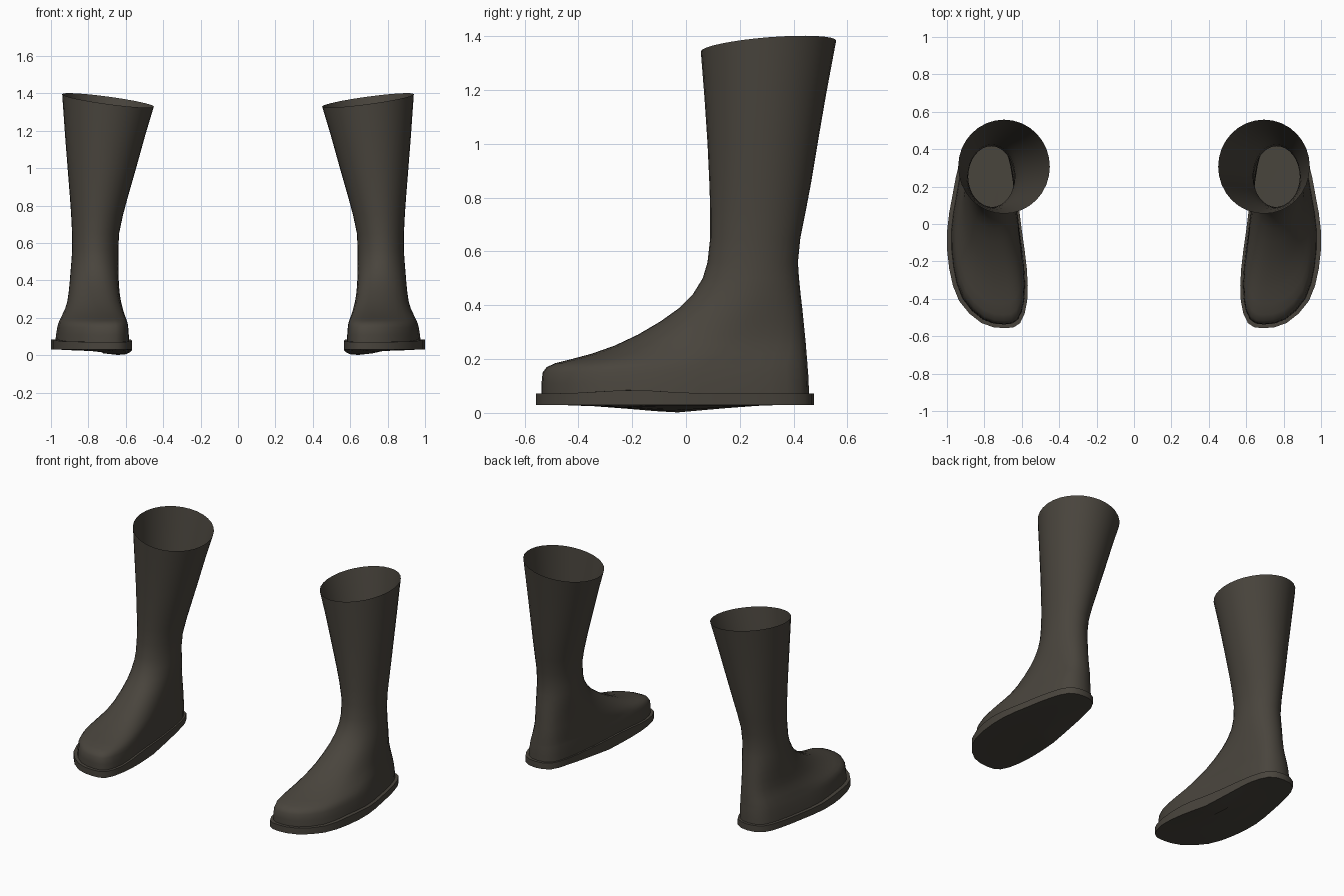
import bpy, bmesh, math

if "Cube" in bpy.data.objects:
    bpy.data.objects.remove(bpy.data.objects["Cube"])

N = 32  # points around each ring

rubber = bpy.data.materials.new("dark_brown_rubber")
rubber.diffuse_color = (0.066, 0.058, 0.046, 1)
rubber.use_nodes = True
rubber.node_tree.nodes["Principled BSDF"].inputs["Base Color"].default_value = rubber.diffuse_color

# Foot outline from toe to heel: y, inner x, outer x
FOOT = [(-.555, .69, .69), (-.528, .61, .815), (-.41, .572, .935),
        (-.237, .574, .988), (-.04, .600, 1.0), (.157, .625, .97),
        (.324, .65, .935), (.442, .695, .885), (.475, .79, .79)]
LOOP = [(o, y) for y, i, o in FOOT] + [(i, y) for y, i, o in FOOT[-2:0:-1]]


def smooth_loop(pts, n):
    """Sample a closed smooth curve through the points."""
    out, m = [], len(pts)
    for k in range(n):
        s = k * m / n
        j = int(s)
        t = s - j
        p = [pts[(j + d) % m] for d in (-1, 0, 1, 2)]
        out.append(tuple(.5 * (2 * b + (c - a) * t + (2 * a - 5 * b + 4 * c - d) * t * t
                               + (3 * b - a - 3 * c + d) * t ** 3) for a, b, c, d in zip(*p)))
    return out


OUTLINE = smooth_loop(LOOP, N)
X0, X1 = min(p[0] for p in OUTLINE), max(p[0] for p in OUTLINE)
Y0, Y1 = min(p[1] for p in OUTLINE), max(p[1] for p in OUTLINE)


def ring(yf, yb, xi, xo, w):
    """Foot outline (w=0) blended to an ellipse (w=1), fitted to the given bounds."""
    pts = []
    for k, (x, y) in enumerate(OUTLINE):
        a = 2 * math.pi * k / N
        u = (x - X0) / (X1 - X0) * (1 - w) + (.5 + .5 * math.sin(a)) * w
        v = (y - Y0) / (Y1 - Y0) * (1 - w) + (.5 - .5 * math.cos(a)) * w
        pts.append((xi + u * (xo - xi), yf + v * (yb - yf)))
    return pts


def loft(name, rings, side, cap):
    bm = bmesh.new()
    loops = [[bm.verts.new((x * side, y, z)) for x, y, z in r] for r in rings]
    for a, b in zip(loops, loops[1:]):
        for k in range(N):
            j = (k + 1) % N
            bm.faces.new((a[k], a[j], b[j], b[k]))
    if cap:
        bm.faces.new(loops[0][::-1])
        bm.faces.new(loops[-1])
    if side < 0:
        bmesh.ops.reverse_faces(bm, faces=bm.faces[:])
    me = bpy.data.meshes.new(name)
    bm.to_mesh(me)
    bm.free()
    me.materials.append(rubber)
    ob = bpy.data.objects.new(name, me)
    bpy.context.collection.objects.link(ob)
    bpy.ops.object.select_all(action='DESELECT')
    bpy.context.view_layer.objects.active = ob
    ob.select_set(True)
    bpy.ops.object.shade_smooth_by_angle(angle=math.radians(40))


# Upper sections: z, front y, back y, inner x, outer x, roundness
SECTIONS = [(.07, -.537, .457, .583, .977, 0), (.11, -.537, .456, .584, .973, 0),
            (.15, -.533, .454, .587, .966, 0), (.17, -.518, .452, .590, .961, 0),
            (.185, -.485, .451, .594, .955, .02), (.20, -.425, .45, .598, .948, .06),
            (.22, -.35, .448, .604, .938, .12), (.25, -.265, .446, .611, .924, .22),
            (.29, -.18, .442, .62, .912, .36), (.34, -.095, .437, .627, .905, .5),
            (.39, -.025, .432, .632, .90, .65), (.44, .025, .426, .635, .896, .8),
            (.50, .062, .42, .638, .891, .95), (.56, .08, .416, .64, .887, 1),
            (.65, .09, .425, .636, .887, 1), (.75, .09, .445, .615, .892, 1),
            (.85, .087, .464, .588, .899, 1), (1.0, .08, .489, .545, .911, 1),
            (1.18, .068, .52, .495, .925, 1)]


def sole_top(y):
    return .072 + .013 * math.exp(-((y + .2) / .16) ** 2)


def sole_bottom(x, y):
    # low point under the inner instep
    return .03 - .030 * max(0, 1 - abs(y + .05) / .36) * max(0, 1 - abs(x - .645) / .26)


for side, label in ((1, "right"), (-1, "left")):
    # Boot upper with slanted open rim
    rings = [[(x, y, z) for x, y in ring(*b)] for z, *b in SECTIONS]
    rings.append([(x, y, 1.363 + .135 * (x - .695) + .08 * (y - .307))
                  for x, y in ring(.055, .558, .45, .94, 1)])
    loft(label + "_boot_upper", rings, side, False)

    # Sole slab with a ledge around the upper and an insole on top
    edge = ring(-.557, .475, .568, 1.0, 0)
    under = ring(-.46, .40, .62, .95, 0)
    ledge = ring(-.53, .45, .59, .97, 0)
    core = ring(-.25, .22, .71, .87, 0)
    rings = [[(x, y, sole_bottom(x, y)) for x, y in r] for r in (core, under, edge)]
    rings += [[(x, y, sole_top(y)) for x, y in r] for r in (edge, ledge)]
    loft(label + "_boot_sole", rings, side, True)
